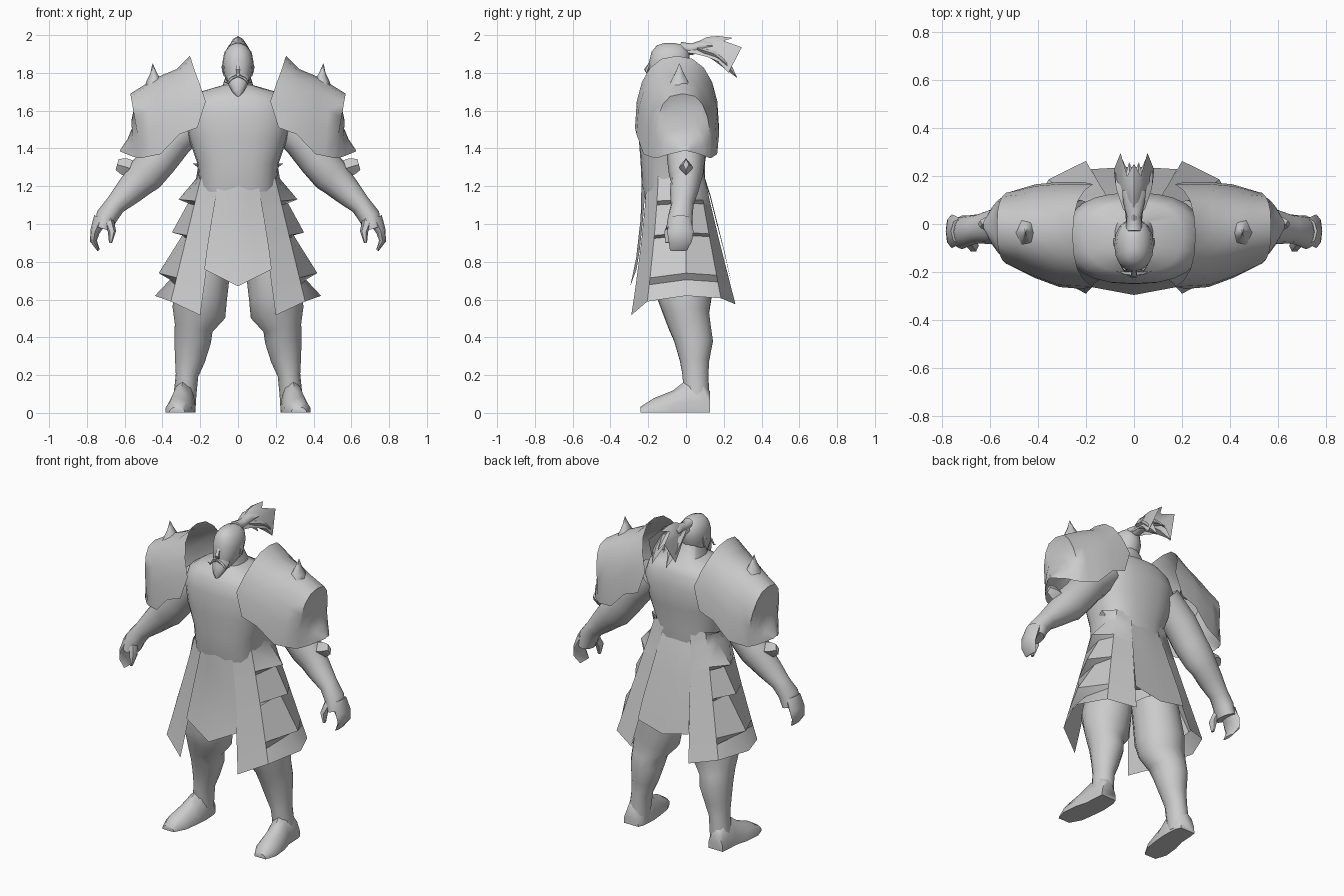
import bpy, bmesh, math
from mathutils import Vector

grey = bpy.data.materials.new("plain grey")
grey.diffuse_color = (0.6, 0.6, 0.6, 1)


def lerp(a, b, t):
    return a + (b - a) * t


def loft(name, rows, closed=True, caps=True, mirror=False, angle=45):
    """Skin a list of point rows into one object."""
    bm = bmesh.new()
    vs = [[bm.verts.new(p) for p in r] for r in rows]
    n = len(rows[0])
    for a, b in zip(vs, vs[1:]):
        for i in range(n if closed else n - 1):
            j = (i + 1) % n
            bm.faces.new((a[i], a[j], b[j], b[i]))
    if closed and caps:
        bm.faces.new(vs[0])
        bm.faces.new(vs[-1])
    bmesh.ops.remove_doubles(bm, verts=bm.verts, dist=0.0005)
    bmesh.ops.recalc_face_normals(bm, faces=bm.faces)
    me = bpy.data.meshes.new(name)
    bm.to_mesh(me)
    bm.free()
    me.shade_smooth()
    me.set_sharp_from_angle(angle=math.radians(angle))
    me.materials.append(grey)
    ob = bpy.data.objects.new(name, me)
    bpy.context.collection.objects.link(ob)
    if mirror:
        ob.modifiers.new("Mirror", 'MIRROR').use_mirror_merge = False
    return ob


def stack(name, rings, n=20, p=1.0):
    """Horizontal rings given as (z, half width, front y, back y)."""
    rows = []
    for z, rx, yf, yb in rings:
        row = []
        for i in range(n):
            a = 2 * math.pi * i / n
            c, s = math.cos(a), math.sin(a)
            c, s = math.copysign(abs(c) ** p, c), math.copysign(abs(s) ** p, s)
            row.append((rx * c, (yf + yb) / 2 + (yb - yf) / 2 * s, z))
        rows.append(row)
    return loft(name, rows)


def tube(name, path, n=10, mirror=True, wide_x=False):
    """Tapered tube along (x, y, z, r1, r2); r2 runs along y, or x if wide_x."""
    pts = [Vector(q[:3]) for q in path]
    side = Vector((1, 0, 0)) if wide_x else Vector((0, 1, 0))
    rows = []
    for i, q in enumerate(path):
        t = (pts[min(i + 1, len(pts) - 1)] - pts[max(i - 1, 0)]).normalized()
        u = side.cross(t).normalized()
        rows.append([pts[i] + u * q[3] * math.cos(2 * math.pi * k / n)
                     + side * q[4] * math.sin(2 * math.pi * k / n) for k in range(n)])
    return loft(name, rows, mirror=mirror, angle=60)


# Torso and neck
stack("torso", [(1.0, .18, -.18, .05), (1.2, .205, -.235, .10), (1.32, .215, -.24, .10),
                (1.45, .26, -.25, .12), (1.58, .285, -.248, .13), (1.66, .26, -.23, .11),
                (1.70, .20, -.20, .09), (1.735, .08, -.15, .04), (1.82, .055, -.14, .0)], 24, .8)

# Head, nose, ears
stack("head", [(1.715, .03, -.18, -.08), (1.745, .055, -.195, -.03), (1.79, .075, -.2, .0),
               (1.86, .082, -.195, .02), (1.91, .072, -.183, .018), (1.945, .045, -.155, -.01),
               (1.958, .012, -.115, -.06)], 16, .9)
tube("nose", [(0, -.19, 1.855, .005, .008), (0, -.21, 1.815, .012, .014),
              (0, -.203, 1.795, .004, .012)], 6, False, True)
tube("ear", [(.072, -.08, 1.855, .008, .02), (.08, -.075, 1.83, .008, .02),
             (.072, -.085, 1.785, .004, .01)], 6)

# Beard and moustache
tube("beard", [(0, -.165, 1.775, .04, .06), (0, -.185, 1.735, .035, .05),
               (0, -.205, 1.70, .022, .03), (0, -.215, 1.665, .002, .002)], 8, False, True)
tube("moustache", [(.005, -.207, 1.785, .008, .008), (.035, -.205, 1.77, .007, .007),
                   (.055, -.2, 1.745, .005, .005), (.075, -.195, 1.755, .001, .001)], 6)

# Topknot: a bound stem, an arched fan with a jagged end, lower hanging tufts
tube("topknot_stem", [(0, -.03, 1.93, .035, .035), (0, .03, 1.925, .03, .03),
                      (0, .09, 1.945, .03, .045), (0, .14, 1.945, .02, .05)], 8, False, True)
rows = []
for y, w, zt, zs in ((-.02, .03, 1.955, 1.91), (.05, .037, 1.96, 1.90),
                     (.11, .055, 1.99, 1.885), (.17, .078, 1.995, 1.86)):
    rows.append([(w * k / 3, y, lerp(zt, zs, (k / 3) ** 2)) for k in range(-3, 4)])
ENDS = ((.25, 1.985), (.20, 1.97), (.295, 1.935), (.225, 1.80))
rows.append([(.028 * k, *ENDS[abs(k)]) for k in range(-3, 4)])
loft("topknot_fan", rows, False, False)
tube("topknot_tuft", [(.02, .06, 1.93, .012, .025), (.045, .15, 1.90, .03, .03),
                      (.05, .21, 1.85, .025, .03), (.05, .27, 1.775, .001, .001)], 4, True, True)
tube("inner_tuft", [(.01, .08, 1.94, .012, .02), (.015, .17, 1.92, .02, .03),
                    (.02, .255, 1.86, .001, .001)], 4, True, True)

# Arms, hands and elbow studs
tube("arm", [(.22, 0, 1.56, .1, .1), (.34, 0, 1.45, .105, .1), (.42, 0, 1.34, .1, .1),
             (.49, 0, 1.26, .1, .09), (.525, 0, 1.225, .088, .08), (.58, -.01, 1.17, .075, .075),
             (.65, -.02, 1.1, .055, .06), (.695, -.03, 1.04, .058, .065),
             (.715, -.035, .975, .045, .07)], 12)
tube("fingers", [(.725, -.03, 1.03, .04, .055), (.757, -.03, .96, .026, .07),
                 (.765, -.03, .91, .018, .062), (.738, -.04, .86, .007, .045)], 8)
tube("thumb", [(.69, -.06, 1.03, .03, .03), (.667, -.09, .96, .022, .028),
               (.675, -.1, .9, .008, .012)], 6)
tube("elbow_stud", [(.54, 0, 1.285, .045, .035), (.605, 0, 1.305, .045, .035),
                    (.64, 0, 1.315, .03, .015)], 4)

# Legs
tube("leg", [(.16, -.01, .85, .13, .14), (.20, -.01, .62, .143, .15), (.207, .0, .53, .142, .125),
             (.235, .02, .45, .102, .115), (.24, .04, .38, .097, .105), (.255, .045, .28, .08, .08),
             (.27, .05, .2, .06, .07), (.28, .055, .1, .06, .07), (.285, .06, .02, .06, .063)], 14)

# Feet: flat soled sections along y
foot = []
for y, xc, w, h in ((.127, .295, .05, .11), (.09, .29, .06, .17), (0, .29, .065, .17),
                    (-.07, .303, .072, .115), (-.17, .315, .07, .075), (-.24, .322, .04, .03)):
    foot.append([(xc + w * c, y, .003 + h * f) for c, f in
                 ((-1, 0), (1, 0), (.97, .35), (.6, .8), (0, 1), (-.6, .8), (-.97, .35))])
loft("foot", foot, mirror=True, angle=60)

# Shoulder plates: arches from the collar out to the tip
# (bottom x, bottom z, top x, top z, front y, back y)
STATIONS = ((.215, 1.51, .255, 1.89, -.27, .175), (.31, 1.475, .325, 1.82, -.262, .175),
            (.41, 1.37, .42, 1.78, -.225, .165), (.46, 1.36, .49, 1.74, -.20, .15),
            (.51, 1.35, .57, 1.69, -.17, .135), (.53, 1.35, .548, 1.625, -.155, .125),
            (.55, 1.355, .565, 1.545, -.135, .11), (.565, 1.36, .56, 1.51, -.12, .10),
            (.59, 1.37, .585, 1.45, -.085, .07), (.625, 1.385, .625, 1.39, -.02, .01))
rows = []
for k, (bx, bz, tx, tz, yf, yb) in enumerate(STATIONS):
    row = []
    for i in range(11):
        a = math.pi * (i / 10 - .5)
        s, c = math.sin(a), max(0, math.cos(a)) ** .85
        p = .85 if k < 4 else .7
        y = (yf + yb) / 2 + (yb - yf) / 2 * math.copysign(abs(s) ** p, s)
        # the collar edge is notched low and leans outward only near its peak
        notch = {1: -.045, 9: -.045, 2: -.015, 8: -.015}.get(i, 0) if k == 0 else 0
        row.append((lerp(bx, tx, c ** (4 if k == 0 else 1)) + notch, y, lerp(bz, tz, c)))
    rows.append(row)
loft("shoulder_plate", rows, False, False, True, 60)
tube("shoulder_spike", [(.445, -.035, 1.70, .06, .075), (.445, -.035, 1.76, .038, .05),
                        (.447, -.035, 1.80, .017, .025), (.452, -.035, 1.85, .001, .001)], 6)

# Side skirt: layered panels open at the front and back slits
LAYERS = ((.24, 1.32), (.212, 1.30), (.222, 1.24), (.315, 1.13), (.265, 1.11), (.35, .955),
          (.295, .94), (.42, .74), (.36, .705), (.44, .62))
rows = []
for sx, sz in LAYERS:
    t = (1.32 - sz) / .70
    base = lerp(.215, .42, t)
    fx, fy, fz = lerp(.09, .2, t), lerp(-.205, -.29, t ** 1.5), lerp(1.32, .517, t)
    gx, gy, gz = lerp(.09, .2, t), lerp(.085, .262, t ** 1.1), lerp(1.32, .575, t)
    row = []
    for i in range(5):
        a = math.pi * i / 4
        s, c = math.sin(a), math.cos(a)
        ex, ey, ez = (fx, fy, fz) if i < 3 else (gx, gy, gz)
        x = sx if i == 2 else lerp(ex, base, s)
        row.append((x, ey * abs(c), lerp(ez, sz, s)))
    rows.append(row)
loft("side_skirt", rows, False, False, True, 40)


# Front and back hanging panels
def tabard(name, sections):
    rows = [[(-w, ye, ze), (-w / 2, (ye + yc) / 2, (ze + zc) / 2), (0, yc, zc),
             (w / 2, (ye + yc) / 2, (ze + zc) / 2), (w, ye, ze)]
            for w, ye, ze, yc, zc in sections]
    loft(name, rows, False, False)


tabard("front_tabard", [(.105, -.212, 1.24, -.232, 1.24), (.118, -.218, 1.15, -.238, 1.15),
                        (.139, -.227, 1.03, -.24, 1.03), (.166, -.245, .86, -.264, .82),
                        (.178, -.262, .76, -.295, .67)])
tabard("back_tabard", [(.105, .085, 1.26, .095, 1.26), (.12, .125, 1.15, .13, 1.15),
                       (.139, .155, 1.03, .16, 1.03), (.165, .2, .86, .205, .85),
                       (.178, .228, .74, .238, .70)])
